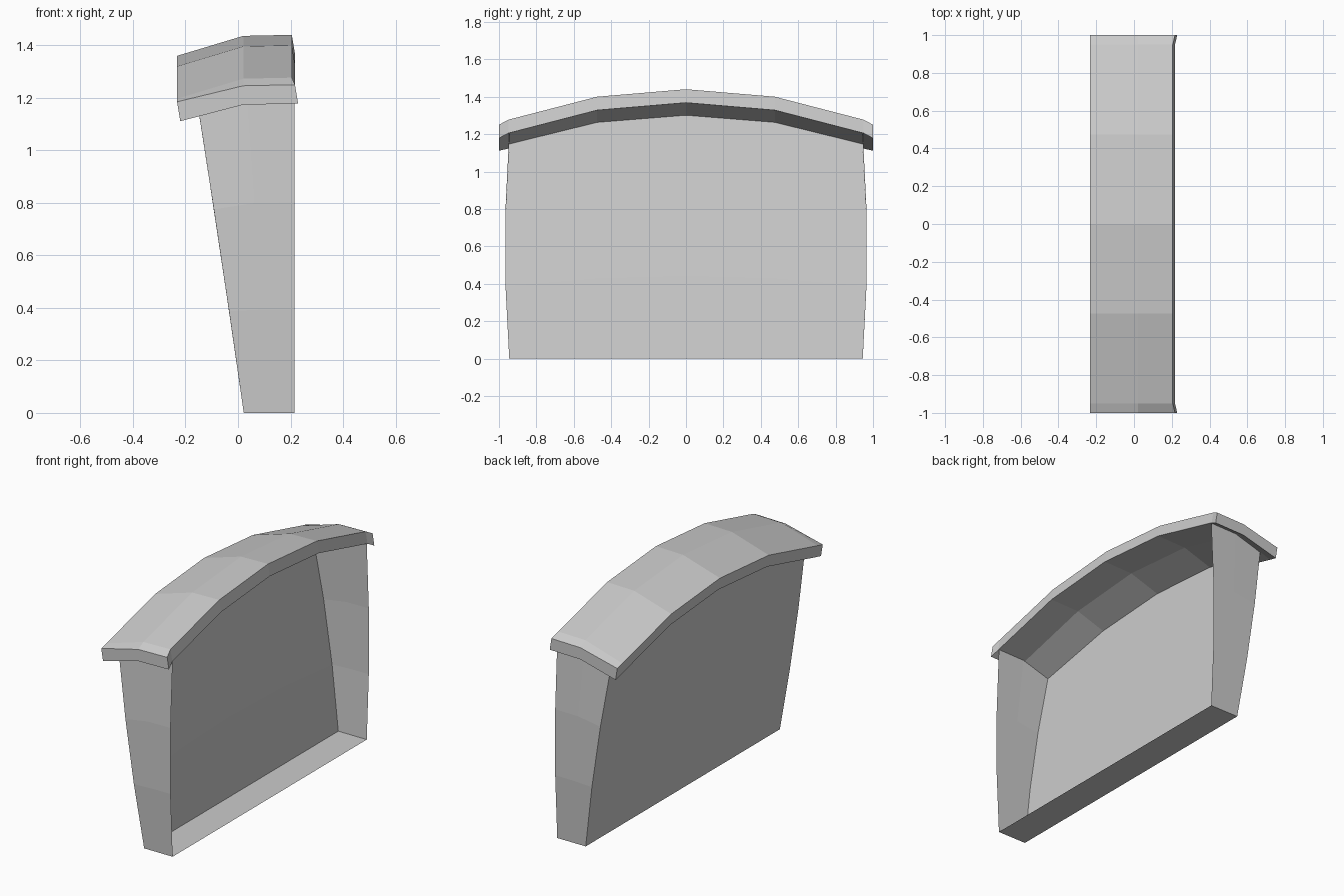
import bpy, bmesh

if "Cube" in bpy.data.objects:
    bpy.data.objects.remove(bpy.data.objects["Cube"])


def build(name, rows, closed=False, extra=()):
    """Skin equal-length rows of points; closed rows form a capped tube."""
    bm = bmesh.new()
    grid = [[bm.verts.new(p) for p in row] for row in rows]
    n = len(rows[0])
    for a, b in zip(grid, grid[1:]):
        for i in range(n if closed else n - 1):
            j = (i + 1) % n
            bm.faces.new((a[i], a[j], b[j], b[i]))
    if closed:
        bm.faces.new(grid[0])
        bm.faces.new(grid[-1][::-1])
    for idx in extra:
        bm.faces.new([grid[0][i] for i in idx])
    bmesh.ops.recalc_face_normals(bm, faces=bm.faces)
    me = bpy.data.meshes.new(name)
    bm.to_mesh(me)
    bm.free()
    ob = bpy.data.objects.new(name, me)
    bpy.context.collection.objects.link(ob)
    return ob


# Arch of the roof: (y, height at the open side)
half = [(0.475, 1.40), (0.95, 1.277), (1.0, 1.25)]
arch = [(-y, z) for y, z in reversed(half)] + [(0, 1.44)] + half

# Curved roof slab with flared ends
sections = []
for y, z in arch:
    end = abs(y) == 1.0
    flare = 0.012 if end else 0
    drop = 0.065 if end else 0.08
    section = [(-0.232, z - drop), (0.02, z - 0.004), (0.205 + flare, z),
               (0.217 + flare, z - 0.072), (0.02, z - 0.076), (-0.22, z - drop - 0.074)]
    sections.append([(x, y, h) for x, h in section])
build("roof", sections, closed=True)


def underside(x, y):
    """Height of the roof's lower surface above a plan position."""
    y = abs(y)
    pts = [(0, 1.44)] + half
    for (y0, z0), (y1, z1) in zip(pts, pts[1:]):
        if y <= y1:
            z = z0 + (z1 - z0) * (y - y0) / (y1 - y0)
            break
    return z - 0.073 - 0.003 * (x < 0.1) - 0.32 * max(0, 0.02 - x)


# Shell: side wall, slanted back panel, side wall; open towards +x
levels = []
for t, w in ((0, 0.945), (0.33, 0.965), (0.67, 0.965), (1, 0.945)):
    plan = [(1, -w), (0.5, -w), (0, -w), (0, -0.475), (0, 0), (0, 0.475),
            (0, w), (0.5, w), (1, w)]
    row = []
    for u, y in plan:
        back = 0.022 - 0.15 * t * underside(-0.16, y)
        x = back + (0.216 - back) * u
        row.append((x, y, t * underside(x, y)))
    levels.append(row)
# The extra face is the floor
build("shell_walls_and_floor", levels, extra=[range(9)])
